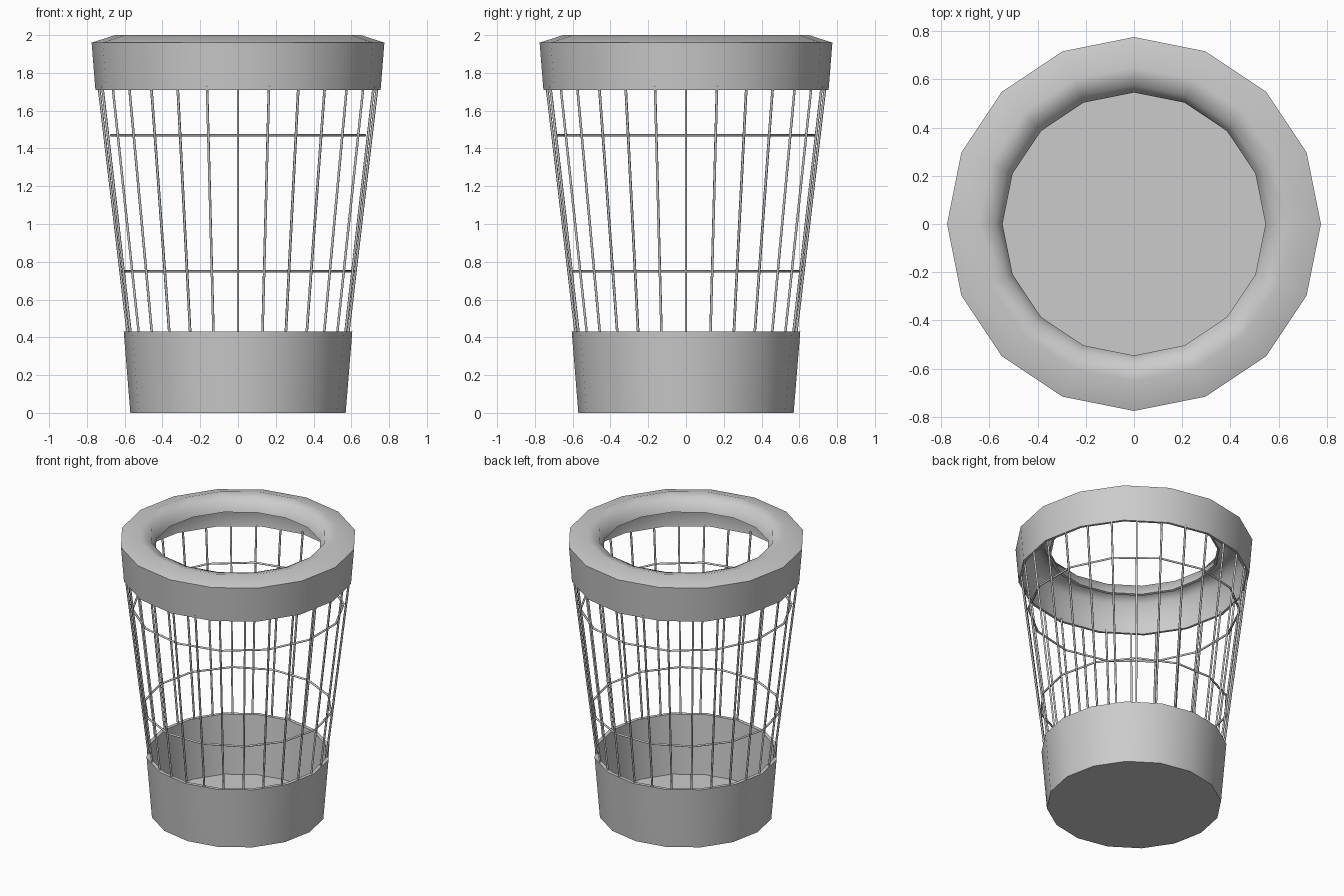
import bpy, bmesh, math
from mathutils import Vector

if "Cube" in bpy.data.objects:
    bpy.data.objects.remove(bpy.data.objects["Cube"])

SIDES = 16
WIRE = 0.007


def finish(name, bm, angle):
    bmesh.ops.recalc_face_normals(bm, faces=bm.faces)
    mesh = bpy.data.meshes.new(name)
    bm.to_mesh(mesh)
    bm.free()
    obj = bpy.data.objects.new(name, mesh)
    bpy.context.collection.objects.link(obj)
    bpy.ops.object.select_all(action='DESELECT')
    obj.select_set(True)
    bpy.context.view_layer.objects.active = obj
    bpy.ops.object.shade_smooth_by_angle(angle=math.radians(angle))
    return obj


def lathe(name, profile, closed, angle):
    """Revolve (radius, z) points; an open profile gets a disc at both ends."""
    bm = bmesh.new()
    rings = [[bm.verts.new((r * math.cos(2 * math.pi * j / SIDES),
                            r * math.sin(2 * math.pi * j / SIDES), z))
              for j in range(SIDES)] for r, z in profile]
    pairs = list(zip(rings, rings[1:]))
    if closed:
        pairs.append((rings[-1], rings[0]))
    else:
        bm.faces.new(rings[0])
        bm.faces.new(rings[-1])
    for a, b in pairs:
        for j in range(SIDES):
            k = (j + 1) % SIDES
            bm.faces.new((a[j], a[k], b[k], b[j]))
    return finish(name, bm, angle)


def rod(bm, a, b, sides=6):
    a, b = Vector(a), Vector(b)
    d = b - a
    m = d.to_track_quat('Z', 'Y').to_matrix().to_4x4()
    m.translation = (a + b) / 2
    bmesh.ops.create_cone(bm, cap_ends=True, segments=sides, radius1=WIRE,
                          radius2=WIRE, depth=d.length, matrix=m)


def polar(r, angle, z):
    return (r * math.cos(angle), r * math.sin(angle), z)


# Solid base cup with a thin wall
lathe("base_cup", [(0.57, 0), (0.605, 0.43), (0.58, 0.43), (0.55, 0.012)], False, 40)

# Rounded hollow rim, open underneath
lathe("top_rim", [(0.755, 1.71), (0.775, 1.96), (0.65, 2.0), (0.575, 1.98),
                  (0.545, 1.90), (0.56, 1.895), (0.59, 1.965), (0.65, 1.983),
                  (0.755, 1.945), (0.737, 1.71)], True, 75)

# Upright wires
bm = bmesh.new()
for i in range(28):
    t = 2 * math.pi * i / 28
    rod(bm, polar(0.583, t, 0.42), polar(0.737, t, 1.73))
finish("upright_wires", bm, 65)

# Two horizontal wire hoops
for name, r, z, turn in (("lower_hoop", 0.615, 0.75, 0),
                         ("upper_hoop", 0.69, 1.47, math.pi / 2)):
    bm = bmesh.new()
    for i in range(14):
        t = turn + 2 * math.pi * i / 14
        rod(bm, polar(r, t, z), polar(r, t + 2 * math.pi / 14, z))
    finish(name, bm, 65)
